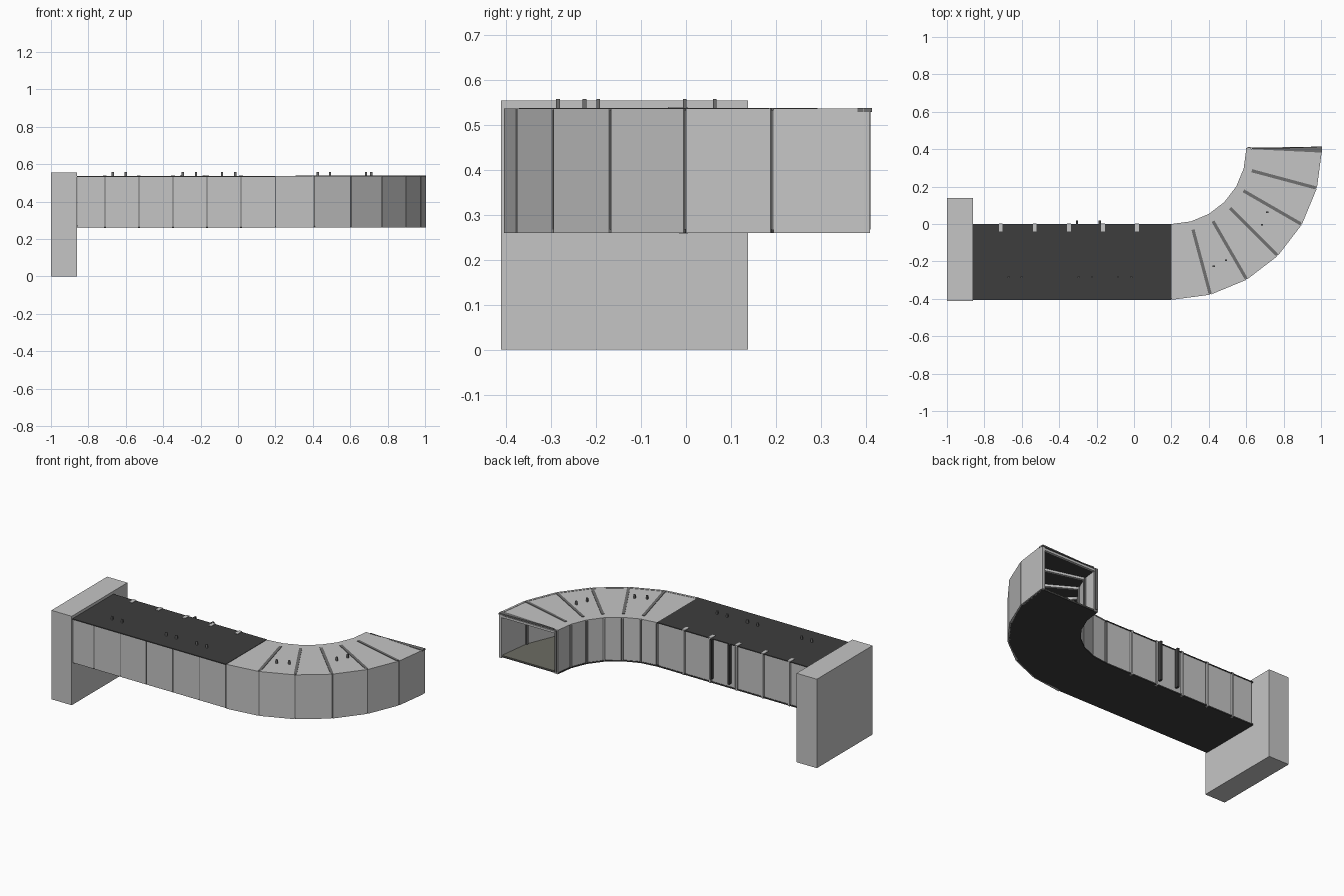
import bpy, bmesh, math

if "Cube" in bpy.data.objects:
    bpy.data.objects.remove(bpy.data.objects["Cube"])

def mat(name, r, g, b):
    m = bpy.data.materials.new(name)
    m.diffuse_color = (r, g, b, 1)
    m.use_nodes = True
    m.node_tree.nodes["Principled BSDF"].inputs["Base Color"].default_value = m.diffuse_color
    return m

LIGHT = mat("light grey", .56, .56, .56)
DARK = mat("charcoal", .048, .048, .048)
MID = mat("mid grey", .16, .16, .16)
FLOOR = mat("olive grey", .15, .15, .125)

CX, CY, R_IN, R_OUT = .2, .4, .4, .805      # bend centre and radii
Z0, Z1 = .26, .537                           # corridor bottom and top
X0, X1 = -.86, .2                            # straight run
YF, YB = -.405, 0.0                          # front and back wall faces
T = .014                                     # wall thickness
RIBS = [-.712 + .182 * i for i in range(5)]  # straight rib positions


def polar(r, deg):
    a = math.radians(deg)
    return (CX + r * math.sin(a), CY - r * math.cos(a))


def rect(xa, xb, ya, yb):
    return [(xa, ya), (xb, ya), (xb, yb), (xa, yb)]


def sector(a0, a1, r0, r1):
    return [polar(r1, a0), polar(r1, a1), polar(r0, a1), polar(r0, a0)]


def radial(deg, r0, r1, w):
    """Rectangle lying along a radius of the bend."""
    a = math.radians(deg)
    dx, dy = math.cos(a) * w / 2, math.sin(a) * w / 2
    p, q = polar(r0, deg), polar(r1, deg)
    return [(p[0] - dx, p[1] - dy), (q[0] - dx, q[1] - dy),
            (q[0] + dx, q[1] + dy), (p[0] + dx, p[1] + dy)]


def build(name, material, solids):
    """One object from a list of (outline, z bottom, z top) prisms."""
    bm = bmesh.new()
    for pts, za, zb in solids:
        lo = [bm.verts.new((x, y, za)) for x, y in pts]
        hi = [bm.verts.new((x, y, zb)) for x, y in pts]
        bm.faces.new(lo[::-1])
        bm.faces.new(hi)
        n = len(pts)
        for i in range(n):
            j = (i + 1) % n
            bm.faces.new((lo[i], lo[j], hi[j], hi[i]))
    bmesh.ops.recalc_face_normals(bm, faces=bm.faces)
    me = bpy.data.meshes.new(name)
    bm.to_mesh(me)
    bm.free()
    me.materials.append(material)
    ob = bpy.data.objects.new(name, me)
    bpy.context.collection.objects.link(ob)
    return ob


ANG = [15 * i for i in range(7)]
EDGES = [X0] + RIBS + [X1]

# end block
build("end_block", LIGHT, [(rect(-1, X0, -.412, .138), 0, .555)])

# underside and walking floor
outline_in = [polar(R_IN, a) for a in ANG]
outline_out = [polar(R_OUT - .006, a) for a in ANG]
slab = [(X0, YF + .006)] + outline_out + outline_in[::-1] + [(X0, YB)]
build("underside", DARK, [(slab, Z0, Z0 + .008)])
build("inner_floor", FLOOR, [(rect(X0, X1, YF + T, YB - T), Z0 + .008, Z0 + .012)] +
      [(sector(a, a + 15, R_IN + T, R_OUT - T), Z0 + .008, Z0 + .012) for a in ANG[:-1]])

# roof: charcoal straight plate, light bend panels with charcoal ceiling
build("straight_roof", DARK, [(rect(X0, X1, YF, YB), Z1 - .006, Z1)])
build("bend_roof", LIGHT, [(sector(a, a + 15, R_IN, R_OUT - .008), Z1 - .008, Z1 - .002) for a in ANG[:-1]])
build("bend_ceiling", DARK, [(sector(a, a + 15, R_IN + T, R_OUT - T), Z1 - .012, Z1 - .008) for a in ANG[:-1]])

# outer wall panels with narrow joints
wt = Z1 - .006
build("front_panels", LIGHT, [(rect(a + .003, b - .003, YF, YF + T), Z0 + .004, wt)
                              for a, b in zip(EDGES, EDGES[1:])])
build("bend_outer_panels", LIGHT, [(sector(a + .25, a + 14.75, R_OUT - T, R_OUT), Z0, Z1) for a in ANG[:-1]])
build("outer_joint_strips", MID, [(rect(x - .008, x + .008, YF + .003, YF + T + .006), Z0 + .008, wt) for x in RIBS] +
      [(radial(a, R_OUT - T - .008, R_OUT - .003, .016), Z0 + .008, Z1 - .003) for a in ANG[:-1]])

# back wall and inner bend panels with wider joints
build("back_panels", LIGHT, [(rect(a + .010, b - .010, YB - T, YB - .003), Z0 + .008, wt)
                             for a, b in zip(EDGES, EDGES[1:])])
build("bend_inner_panels", LIGHT, [(sector(a + 1.2, a + 13.8, R_IN + .002, R_IN + T), Z0 + .008, Z1 - .008)
                                   for a in ANG[:-1]])
build("inner_joint_strips", MID, [(rect(x - .013, x + .013, YB - T - .008, YB - T), Z0 + .008, wt) for x in RIBS] +
      [(radial(a, R_IN + .008, R_IN + T + .008, .022), Z0 + .008, Z1 - .008) for a in ANG])

# light ribs: posts on the back wall, tabs over the roof edge, ceiling beams
ribs = []
for x in RIBS:
    ribs += [(rect(x - .005, x + .005, YB - T, YB + .003), Z0 - .002, Z1 + .002),
             (rect(x - .010, x + .010, YB - .04, YB + .003), Z1, Z1 + .003),
             (rect(x - .008, x + .008, YF + T, YB - T), Z1 - .022, Z1 - .006)]
for a in ANG[1:]:
    ribs += [(radial(a, R_IN, R_IN + T, .007), Z0 + .002, Z1 - .004),
             (radial(a, R_IN + T, R_OUT - T, .016), Z1 - .026, Z1 - .012)]
build("ribs", LIGHT, ribs)

# dark bars across the bend roof and the frame at the open end
build("bend_roof_bars", MID, [(radial(a, .445, R_OUT - .008, .017), Z1 - .003, Z1 + .001) for a in ANG[1:-1]] +
      [([polar(.43, 91), polar(R_OUT, 88.7), polar(R_OUT, 91), polar(.43, 90)], Z1 - .008, Z1 + .001)])
build("open_end_posts", LIGHT, [(radial(90, R_IN, R_IN + .025, .012), Z0, Z1 - .002),
                                (radial(90.2, R_OUT - .018, R_OUT - .002, .014), Z0, Z1)])

# door posts on the back wall
build("door_posts", DARK, [(rect(x - .006, x + .006, YB - .004, YB + .02), Z0 + .03, Z1 + .001)
                           for x in (-.305, -.183)])

# small roof pegs in pairs
pegs = [(x, -.285) for x in (-.67, -.6, -.295, -.225, -.085, -.015)]
pegs += [(.427, -.226), (.492, -.195), (.685, -.003), (.712, .064)]
build("roof_pegs", MID, [(rect(x - .006, x + .006, y - .004, y + .004), Z1 - .004, .558) for x, y in pegs])
